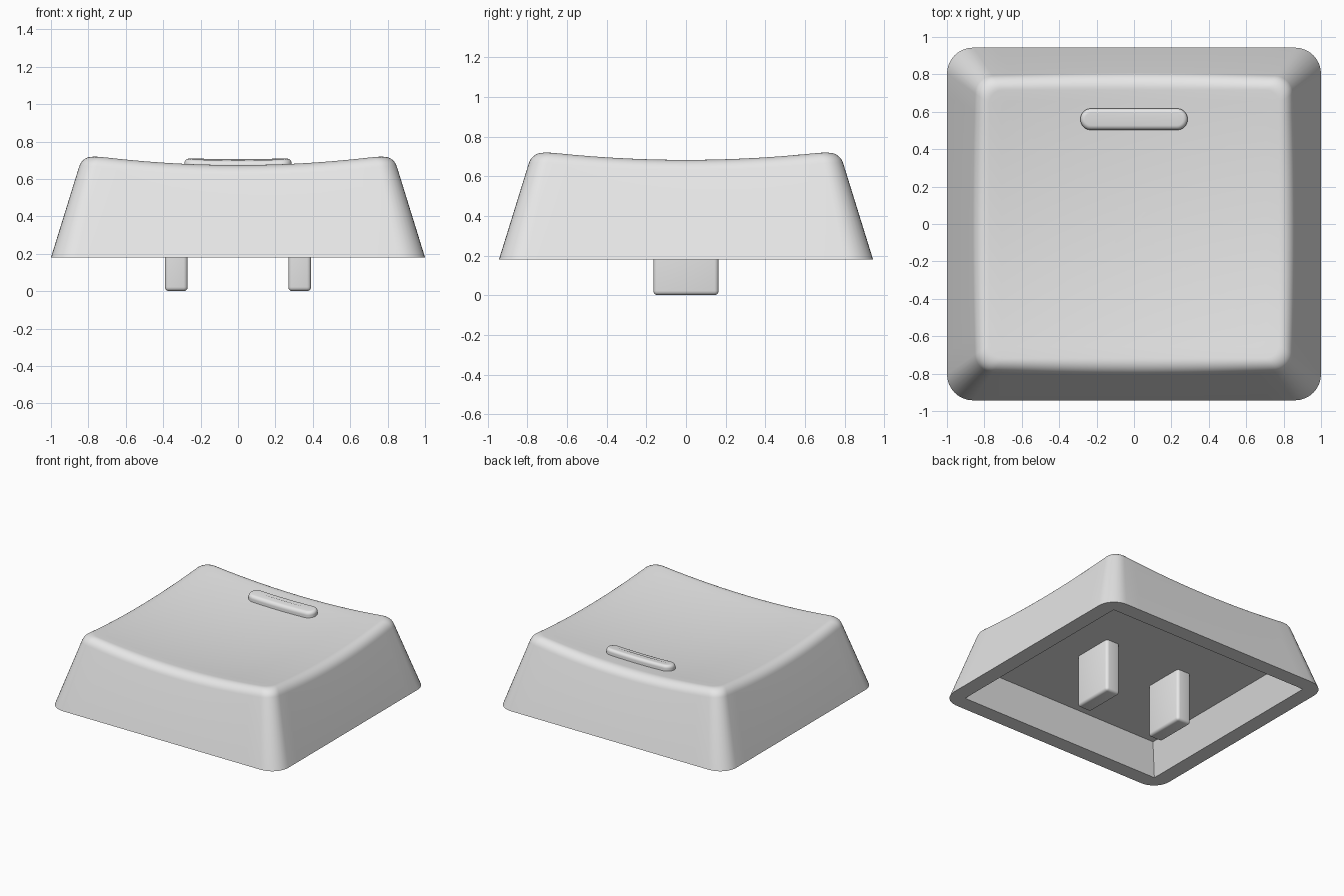
import bpy, bmesh, math
from mathutils import Vector

if "Cube" in bpy.data.objects:
    bpy.data.objects.remove(bpy.data.objects["Cube"])

HX, HY, Z0 = 1.0, 0.943, 0.18   # base half sizes and rim height
SLOPE = 0.31                    # inward lean of the walls
FILLET = 0.065                  # tangent length of the top edge rounding

mat = bpy.data.materials.new("grey plastic")
mat.diffuse_color = (0.8, 0.8, 0.8, 1)
mat.use_nodes = True
mat.node_tree.nodes["Principled BSDF"].inputs["Base Color"].default_value = mat.diffuse_color


def dish(x, y):
    """Height of the scooped top surface."""
    return 0.632 + 0.0825 * x * x + 0.08 * y * y


def ring(hx, hy, r, arc=8, edge=14):
    """Rounded rectangle outline, counter-clockwise."""
    pts = []
    for i, (sx, sy) in enumerate(((1, 1), (-1, 1), (-1, -1), (1, -1))):
        cx, cy = sx * (hx - r), sy * (hy - r)
        for k in range(arc + 1):
            a = math.pi / 2 * (i + k / arc)
            pts.append(Vector((cx + r * math.cos(a), cy + r * math.sin(a))))
        # straight run to the next corner
        nx, ny = ((-1, 1), (-1, -1), (1, -1), (1, 1))[i]
        a = math.pi / 2 * (i + 1)
        end = Vector((nx * (hx - r) + r * math.cos(a), ny * (hy - r) + r * math.sin(a)))
        start = pts[-1].copy()
        pts += [start.lerp(end, k / edge) for k in range(1, edge)]
    return pts


def loft(name, rings, cap_start=True, cap_end=True):
    """Skin a list of equal-length 3D outlines."""
    bm = bmesh.new()
    loops = [[bm.verts.new(p) for p in r] for r in rings]
    n = len(loops[0])
    for a, b in zip(loops, loops[1:]):
        for i in range(n):
            j = (i + 1) % n
            bm.faces.new((a[i], a[j], b[j], b[i]))
    if cap_start:
        bm.faces.new(loops[0][::-1])
    if cap_end:
        bm.faces.new(loops[-1])
    bmesh.ops.remove_doubles(bm, verts=bm.verts, dist=1e-5)
    bmesh.ops.recalc_face_normals(bm, faces=bm.faces)
    return finish(name, bm)


def finish(name, bm):
    me = bpy.data.meshes.new(name)
    bm.to_mesh(me)
    bm.free()
    me.materials.append(mat)
    ob = bpy.data.objects.new(name, me)
    bpy.context.collection.objects.link(ob)
    bpy.ops.object.select_all(action='DESELECT')
    ob.select_set(True)
    bpy.context.view_layer.objects.active = ob
    bpy.ops.object.shade_smooth_by_angle(angle=math.radians(30))
    return ob


def wall(inset):
    return ring(HX - inset, HY - inset, 0.14 - 0.3 * inset)


def flat(pts, z):
    return [Vector((p.x, p.y, z)) for p in pts]


# Cap shell: hollow underside, rim, sloped walls, rounded edge, scooped top
rings = [flat(ring(0.80, 0.743, 0), 0.41), flat(ring(0.88, 0.823, 0), Z0), flat(wall(0), Z0)]
base = wall(0)
top = wall(SLOPE * 0.52)
columns = []
for p, q in zip(base, top):
    foot = Vector((p.x, p.y, Z0))
    lean = Vector((q.x, q.y, Z0 + 0.52)) - foot
    t = 1.0
    for _ in range(5):                       # where the wall meets the dish
        e = foot + lean * t
        t = (dish(e.x, e.y) - Z0) / 0.52
    columns.append((foot, foot + lean * t, lean.normalized()))
inner = wall(SLOPE * 0.52 + FILLET)
steps, w = 8, 0.8
fillet = [[] for _ in range(steps + 1)]
for (foot, e, d), q in zip(columns, inner):
    a, b = e - d * FILLET, Vector((q.x, q.y, dish(q.x, q.y)))
    for k in range(steps + 1):
        u = k / steps
        c0, c1, c2 = (1 - u) ** 2, 2 * w * u * (1 - u), u * u
        fillet[k].append((a * c0 + e * c1 + b * c2) / (c0 + c1 + c2))
rings += fillet
for k in range(11, -1, -1):
    s = max(k / 12, 0.01)
    rings.append([Vector((p.x * s, p.y * s, dish(p.x * s, p.y * s))) for p in inner])
loft("key_cap", rings)

# Raised finger bar following the scoop
bar = []
levels = [(0, -0.03), (0, 0.02)]
levels += [(0.025 * (1 - math.cos(a)), 0.02 + 0.025 * math.sin(a))
           for a in (math.pi / 12 * k for k in range(1, 7))]
levels.append((0.0565, 0.045))
for inset, h in levels:
    r = 0.0575 - inset
    bar.append([Vector((p.x, p.y + 0.56, dish(p.x, p.y + 0.56) + h))
                for p in ring(0.287 - inset, r, r)])
loft("finger_bar", bar)

# Two mounting pegs underneath
for side, label in ((-1, "left"), (1, "right")):
    bm = bmesh.new()
    bmesh.ops.create_cube(bm, size=1)
    for v in bm.verts:
        v.co = Vector((v.co.x * 0.122 + side * 0.33, v.co.y * 0.33, (v.co.z + 0.5) * 0.45))
    bmesh.ops.bevel(bm, geom=bm.edges[:], offset=0.022, segments=4, profile=0.5, affect='EDGES')
    finish(label + "_peg", bm)
